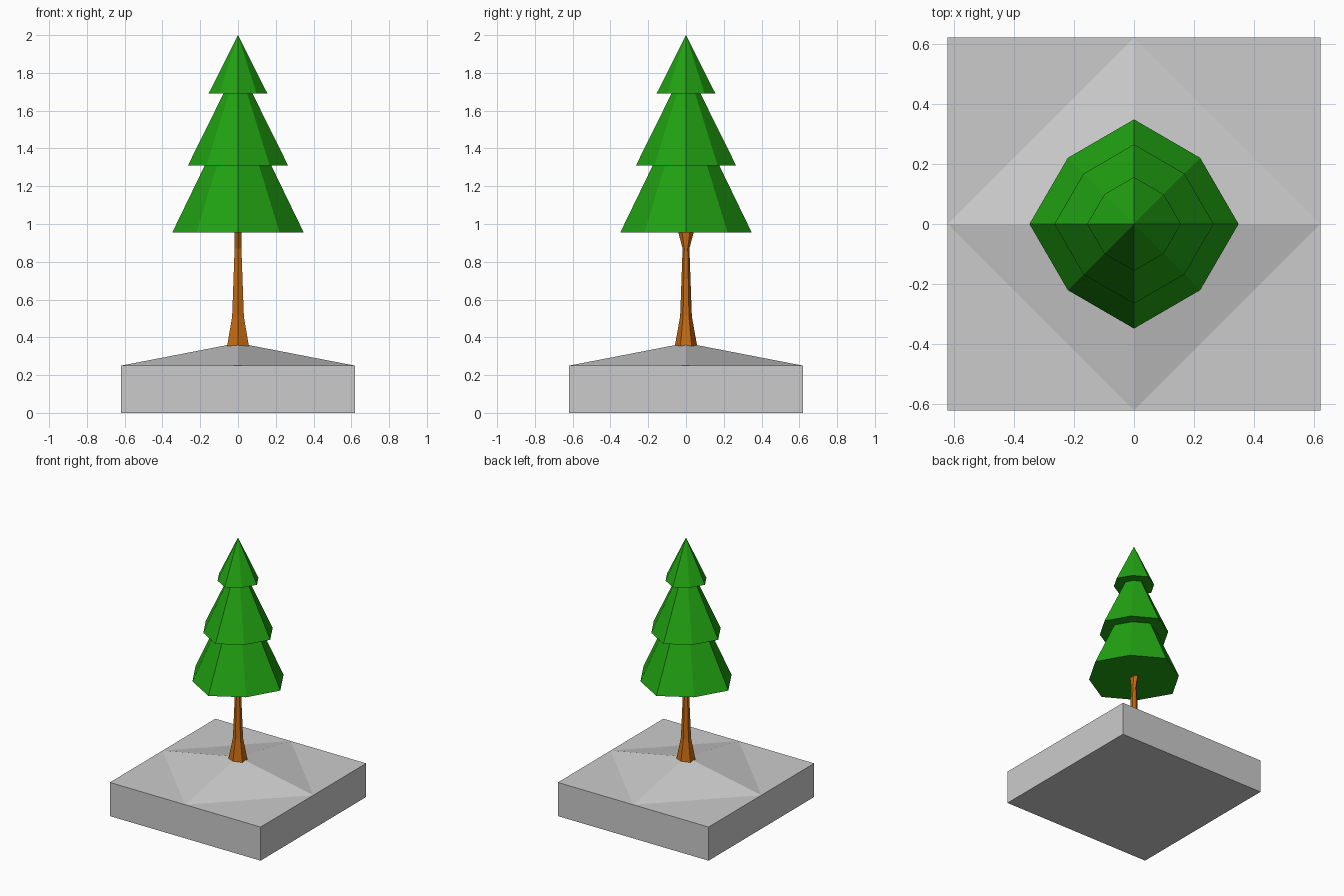
import bpy, bmesh
from math import cos, sin, pi

if "Cube" in bpy.data.objects:
    bpy.data.objects.remove(bpy.data.objects["Cube"])


def material(name, color):
    m = bpy.data.materials.new(name)
    m.diffuse_color = color
    m.use_nodes = True
    m.node_tree.nodes["Principled BSDF"].inputs["Base Color"].default_value = m.diffuse_color
    return m


def loft(name, rings, mat=None, cap_top=True, bm=None):
    """Skin a stack of rings; a ring with one point becomes an apex."""
    bm = bmesh.new()
    loops = [[bm.verts.new(p) for p in ring] for ring in rings]
    n = len(loops[0])
    for lo, hi in zip(loops, loops[1:]):
        for i in range(n):
            j = (i + 1) % n
            if len(hi) == 1:
                bm.faces.new((lo[i], lo[j], hi[0]))
            else:
                bm.faces.new((lo[i], lo[j], hi[j], hi[i]))
    bm.faces.new(loops[0][::-1])
    if cap_top and len(loops[-1]) > 2:
        bm.faces.new(loops[-1])
    bmesh.ops.recalc_face_normals(bm, faces=bm.faces)
    me = bpy.data.meshes.new(name)
    bm.to_mesh(me)
    bm.free()
    ob = bpy.data.objects.new(name, me)
    bpy.context.collection.objects.link(ob)
    if mat:
        me.materials.append(mat)
    return ob


green = material("needles", (0.015, 0.37, 0.006, 1))
brown = material("bark", (0.55, 0.14, 0.005, 1))

# Ground block: square slab with a low mound rising from the edge midpoints
H, EDGE, PEAK = 0.62, 0.25, 0.37
outline = [(H, 0), (H, H), (0, H), (-H, H), (-H, 0), (-H, -H), (0, -H), (H, -H)]
bm = bmesh.new()
low = [bm.verts.new((x, y, 0)) for x, y in outline if x and y]
top = [bm.verts.new((x, y, EDGE)) for x, y in outline]
peak = bm.verts.new((0, 0, PEAK))
bm.faces.new(low[::-1])
for i in range(4):
    a, mid, b = top[2 * i - 1], top[2 * i], top[2 * i + 1]
    bm.faces.new((low[i - 1], low[i], b, mid, a))
    nxt = top[(2 * i + 2) % 8]
    bm.faces.new((mid, b, nxt))
    bm.faces.new((mid, nxt, peak))
bmesh.ops.recalc_face_normals(bm, faces=bm.faces)
me = bpy.data.meshes.new("ground_block")
bm.to_mesh(me)
bm.free()
bpy.context.collection.objects.link(bpy.data.objects.new("ground_block", me))

# Trunk: flared foot, slim stem, top spread along y
trunk = [(0.35, 0.058, 0.06), (0.51, 0.031, 0.031), (0.87, 0.018, 0.018), (0.96, 0.018, 0.042)]
loft("trunk", [[(rx * cos(pi * k / 3 + pi / 6) / cos(pi / 6), ry * sin(pi * k / 3 + pi / 6), z)
                for k in range(6)] for z, rx, ry in trunk], brown)


# Foliage: three tiers, eight-sided with the diagonal corners pulled in
def octagon(r, z):
    return [(s * cos(pi * k / 4), s * sin(pi * k / 4), z)
            for k in range(8) for s in [r * (0.895 if k % 2 else 1)]]


tiers = [("lower_foliage", 0.955, 0.348, 1.31, 0.176),
         ("middle_foliage", 1.31, 0.265, 1.69, 0.077),
         ("top_foliage", 1.69, 0.156, 2.0, 0)]
for name, z0, r0, z1, r1 in tiers:
    loft(name, [octagon(r0, z0), octagon(r1, z1) if r1 else [(0, 0, z1)]], green)
